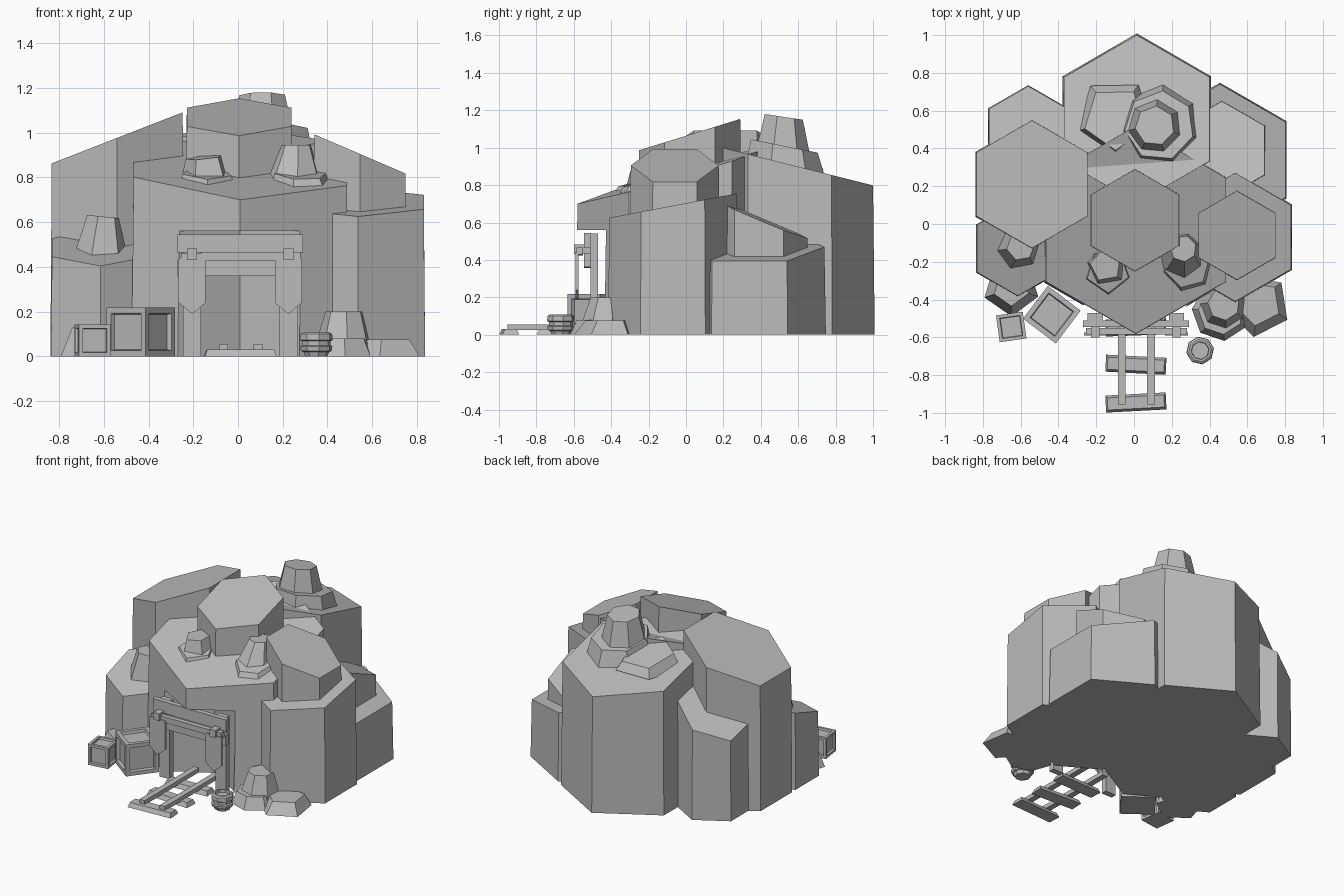
import bpy, bmesh, math
from mathutils import Matrix, Vector

old = bpy.data.objects.get("Cube")
if old:
    bpy.data.objects.remove(old, do_unlink=True)

stone = bpy.data.materials.new("plain_grey")
stone.use_nodes = True
stone.diffuse_color = (0.5, 0.5, 0.5, 1)
stone.node_tree.nodes["Principled BSDF"].inputs["Base Color"].default_value = (0.5, 0.5, 0.5, 1)


def finish(name, bm, location=(0, 0, 0), turn=0):
    bmesh.ops.recalc_face_normals(bm, faces=bm.faces)
    mesh = bpy.data.meshes.new(name)
    bm.to_mesh(mesh)
    bm.free()
    mesh.materials.append(stone)
    obj = bpy.data.objects.new(name, mesh)
    obj.location = location
    obj.rotation_euler.z = math.radians(turn)
    bpy.context.collection.objects.link(obj)
    return obj


def loft(name, rings, caps=True):
    """Skin a stack of equal-sized point rings."""
    bm = bmesh.new()
    rows = [[bm.verts.new(p) for p in ring] for ring in rings]
    n = len(rows[0])
    for low, high in zip(rows, rows[1:]):
        for i in range(n):
            j = (i + 1) % n
            bm.faces.new((low[i], low[j], high[j], high[i]))
    if caps:
        bm.faces.new(rows[0][::-1])
        bm.faces.new(rows[-1])
    return finish(name, bm)


def ring(x, y, z, r, n=6, turn=90, tilt=(0, 0)):
    pts = []
    for i in range(n):
        a = math.radians(turn) + math.tau * i / n
        dx, dy = r * math.cos(a), r * math.sin(a)
        pts.append((x + dx, y + dy, z + tilt[0] * dx + tilt[1] * dy))
    return pts


def column(name, x, y, r, top, tilt, base=0):
    return loft(name, [ring(x, y, base, r * 1.02), ring(x, y, top, r, tilt=tilt)])


def rock(name, low, high, n=6, turn=90, tilt=(0, 0)):
    """Tapered lump; low and high are (x, y, z, radius)."""
    return loft(name, [ring(*low, n, turn), ring(*high, n, turn, tilt)])


def box(name, low, high, turn=0, tilt=0):
    low, high = Vector(low), Vector(high)
    bm = bmesh.new()
    bmesh.ops.create_cube(bm, size=1, matrix=Matrix.Diagonal((*(high - low), 1)))
    obj = finish(name, bm, (low + high) / 2, turn)
    obj.rotation_euler.y = math.radians(tilt)
    return obj


def crate(name, x, y, size, turn):
    """Cube with a recessed panel on each side and the top."""
    bm = bmesh.new()
    bmesh.ops.create_cube(bm, size=size)
    faces = [f for f in bm.faces if f.normal.z > -0.5]
    bmesh.ops.inset_individual(bm, faces=faces, thickness=size * 0.17)
    bmesh.ops.inset_individual(bm, faces=faces, thickness=size * 0.03, depth=-size * 0.09)
    return finish(name, bm, (x, y, size / 2), turn)


# Hexagonal rock columns with slanted tops
column("back_column", 0.015, 0.555, 0.445, 0.91, (0, -0.25))
column("tall_side_column", -0.54, 0.21, 0.338, 0.977, (0.39, 0))
column("small_back_column", -0.56, 0.49, 0.24, 0.675, (0.45, -0.23))
column("low_back_column", 0.455, 0.34, 0.4, 0.47, (-0.22, 0))
column("low_back_cap", 0.465, 0.39, 0.26, 0.625, (-0.05, -0.42), 0.3)
column("side_column", 0.536, -0.07, 0.34, 0.69, (0, 0.19))
column("side_cap", 0.545, -0.06, 0.235, 0.905, (-0.43, 0), 0.5)
column("low_front_column", -0.615, -0.13, 0.25, 0.487, (0, 0.33))
column("summit_column", 0.005, 0.02, 0.27, 1.07, (0, 0.31), 0.5)
front = column("front_column", 0.01, -0.03, 0.55, 0.865, (-0.04, 0.3))

# Mine mouth cut into the front corner
mouth = [(-0.27, -0.43), (0.01, -0.8), (0.28, -0.43), (0.01, -0.27)]
cutter = loft("mouth_cutter", [[(x, y, z) for x, y in mouth] for z in (-0.1, 0.56)])
cutter.hide_render = True
cutter.hide_viewport = True
cut = front.modifiers.new("mouth", "BOOLEAN")
cut.operation = "DIFFERENCE"
cut.solver = "EXACT"
cut.object = cutter

# Rocks on the column tops
rock("ledge_rock_base", (-0.14, -0.25, 0.7, 0.15), (-0.14, -0.25, 0.82, 0.115), 5, 200, (-0.04, 0.25))
rock("ledge_rock", (-0.14, -0.22, 0.76, 0.12), (-0.15, -0.22, 0.89, 0.085), 5, 100, (0.1, 0.1))
rock("ledge_boulder_base", (0.29, -0.23, 0.7, 0.16), (0.28, -0.22, 0.82, 0.12), 6, 75, (-0.04, 0.25))
rock("ledge_boulder", (0.25, -0.17, 0.78, 0.13), (0.26, -0.13, 0.945, 0.07), 7, 20)
rock("low_ledge_rock", (-0.615, -0.12, 0.42, 0.13), (-0.6, -0.12, 0.625, 0.075), 6, 70, (-0.1, 0))
rock("summit_slab", (-0.1, 0.56, 0.88, 0.215), (-0.1, 0.56, 0.97, 0.17), 5, 55, (0, -0.25))
rock("summit_boulder_base", (0.135, 0.52, 0.84, 0.225), (0.135, 0.52, 1.01, 0.185), 7, 85, (0, -0.2))
rock("summit_boulder", (0.11, 0.51, 0.93, 0.16), (0.11, 0.52, 1.165, 0.105), 7, 85, (0, -0.15))

# Rocks on the ground
rock("ground_boulder_base", (0.46, -0.465, 0, 0.155), (0.46, -0.465, 0.08, 0.12), 7, 20)
rock("ground_boulder", (0.47, -0.44, 0, 0.14), (0.475, -0.425, 0.2, 0.085), 7, 20)
rock("ground_slab", (0.66, -0.43, 0, 0.17), (0.66, -0.42, 0.075, 0.12), 5, 45)
rock("ground_rock", (-0.65, -0.34, 0, 0.15), (-0.65, -0.34, 0.13, 0.095), 5, 55)

# Timber entrance
box("lintel", (-0.27, -0.545, 0.465), (0.29, -0.51, 0.545), tilt=0)
box("cross_beam", (-0.255, -0.585, 0.427), (0.28, -0.55, 0.465), tilt=-0.5)
box("inner_beam", (-0.27, -0.545, 0.36), (0.285, -0.51, 0.435), tilt=-0.5)
for side, x in (("right", -0.205), ("left", 0.225)):
    box(side + "_post", (x - 0.04, -0.51, 0), (x + 0.04, -0.47, 0.54))
    box(side + "_bolt", (x - 0.022, -0.6, 0.432), (x + 0.022, -0.5, 0.482))
    plank = [(x - 0.06, 0.44), (x - 0.06, 0.24), (x, 0.19), (x + 0.06, 0.24), (x + 0.06, 0.44)]
    loft(side + "_plank", [[(px, y, pz) for px, pz in plank] for y in (-0.59, -0.575)])

# Rail track
for side, x in (("right", -0.065), ("left", 0.09)):
    box(side + "_rail", (x - 0.02, -0.955, 0.025), (x + 0.02, -0.36, 0.055))
for i, turn in enumerate((3, -3, 2)):
    y = -0.945 + 0.2 * i
    sleeper = loft(f"sleeper_{i + 1}", [
        [(sx * w, sy * d, z) for sx, sy in ((-1, -1), (1, -1), (1, 1), (-1, 1))]
        for w, d, z in ((0.16, 0.045, 0), (0.15, 0.032, 0.03))])
    sleeper.location = (0.01, y, 0)
    sleeper.rotation_euler.z = math.radians(turn)

# Crates
crate("small_crate", -0.65, -0.545, 0.143, 8)
crate("large_crate", -0.435, -0.48, 0.218, -37)

# Barrel with hoops and a recessed lid
profile = [(0.05, 0), (0.058, 0.02), (0.07, 0.025), (0.073, 0.045), (0.064, 0.05), (0.064, 0.068),
           (0.074, 0.073), (0.072, 0.1), (0.06, 0.108), (0.048, 0.108), (0.046, 0.09)]
loft("barrel", [ring(0.35, -0.67, z, r, 8, 10) for r, z in profile])
